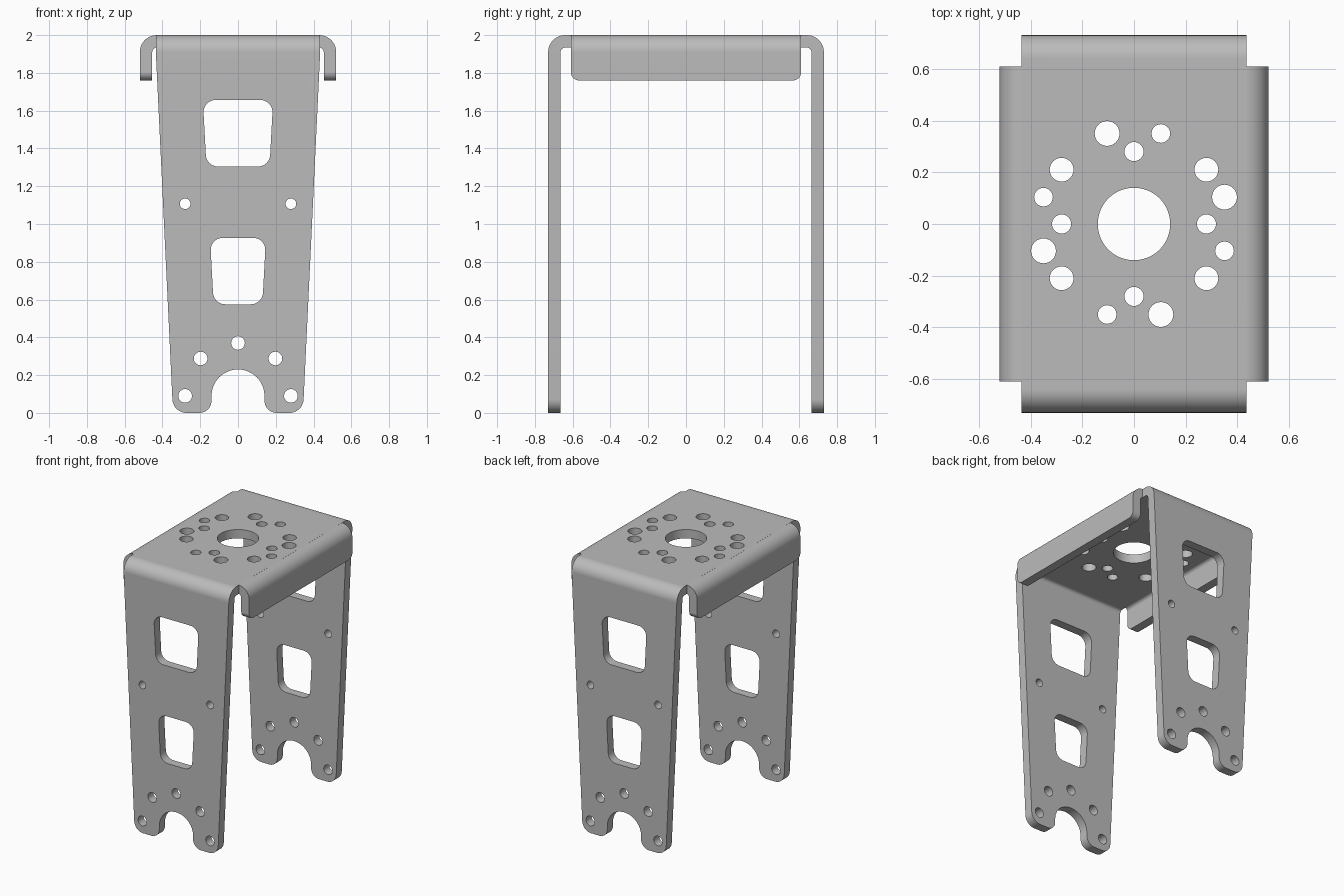
import bpy
import bmesh
from math import sin, cos, pi, tan
from mathutils import Vector

cube = bpy.data.objects.get("Cube")
if cube:
    bpy.data.objects.remove(cube, do_unlink=True)

THICK = 0.066
BEND = 0.09


# Outline with rounded corners: each corner is (a, b, radius)
def rounded(corners, steps=10):
    out = []
    for i, (a, b, r) in enumerate(corners):
        p = Vector((a, b))
        if r == 0:
            out.append(p)
            continue
        u = (Vector(corners[i - 1][:2]) - p).normalized()
        v = (Vector(corners[(i + 1) % len(corners)][:2]) - p).normalized()
        half = u.angle(v) / 2
        centre = p + (u + v).normalized() * (r / sin(half))
        start = p + u * (r / tan(half)) - centre
        end = p + v * (r / tan(half)) - centre
        sweep = start.angle(end)
        for k in range(steps + 1):
            t = k / steps
            out.append(centre + (start * sin((1 - t) * sweep) + end * sin(t * sweep)) / sin(sweep))
    return out


def circle(a, b, r, n=32):
    return [Vector((a + r * cos(2 * pi * k / n), b + r * sin(2 * pi * k / n))) for k in range(n)]


# Extrude one or more outlines along an axis into a single object
def prism(name, outlines, axis, lo, hi):
    place = {"x": lambda p, h: (h, p.x, p.y),
             "y": lambda p, h: (p.x, h, p.y),
             "z": lambda p, h: (p.x, p.y, h)}[axis]
    bm = bmesh.new()
    for pts in outlines:
        ends = [[bm.verts.new(place(p, h)) for p in pts] for h in (lo, hi)]
        bm.faces.new(ends[0])
        bm.faces.new(ends[1])
        for i in range(len(pts)):
            bm.faces.new((ends[0][i - 1], ends[0][i], ends[1][i], ends[1][i - 1]))
    bmesh.ops.recalc_face_normals(bm, faces=bm.faces)
    mesh = bpy.data.meshes.new(name)
    bm.to_mesh(mesh)
    bm.free()
    obj = bpy.data.objects.new(name, mesh)
    bpy.context.collection.objects.link(obj)
    return obj


def select_only(obj):
    bpy.ops.object.select_all(action="DESELECT")
    obj.select_set(True)
    bpy.context.view_layer.objects.active = obj


def combine(obj, tool, operation):
    tool.hide_render = True
    mod = obj.modifiers.new(operation.lower(), "BOOLEAN")
    mod.operation = operation
    mod.solver = "EXACT"
    mod.object = tool
    select_only(obj)
    bpy.ops.object.modifier_apply(modifier=mod.name)
    bpy.data.objects.remove(tool, do_unlink=True)


# Folded sheet section, open at the bottom
def channel(half, bottom):
    inner = half - THICK
    top = 2 - THICK
    return rounded([(-half, bottom, 0), (-half, 2, BEND), (half, 2, BEND), (half, bottom, 0),
                    (inner, bottom, 0), (inner, top, BEND - THICK),
                    (-inner, top, BEND - THICK), (-inner, bottom, 0)])


# Top plate and both legs, trimmed to the tapered outline with forked feet
bracket = prism("bracket", [channel(0.73, -0.2)], "x", -0.6, 0.6)
side = rounded([(0.435, 2.2, 0), (0.435, 1.91, 0), (0.344, 0, 0.075), (0.14, 0, 0.065),
                (0.14, 0.09, 0)])[:-1]
fork = [Vector((0.14 * cos(k * pi / 24), 0.09 + 0.14 * sin(k * pi / 24))) for k in range(25)]
mirrored = [Vector((-p.x, p.y)) for p in reversed(side)]
combine(bracket, prism("leg_outline", [side + fork + mirrored], "y", -1, 1), "INTERSECT")

# Side flanges with rounded lower corners
flanges = prism("side_flanges", [channel(0.52, 1.6)], "y", -0.8, 0.8)
flange_shape = rounded([(-0.61, 2.2, 0), (-0.61, 1.76, 0.045), (0.61, 1.76, 0.045), (0.61, 2.2, 0)])
combine(flanges, prism("flange_outline", [flange_shape], "x", -1, 1), "INTERSECT")
combine(bracket, flanges, "UNION")

# Leg windows and screw holes
leg_cuts = []
for low, high, w_low, w_high in ((1.304, 1.657, 0.167, 0.186), (0.575, 0.927, 0.129, 0.148)):
    leg_cuts.append(rounded([(-w_low, low, 0.065), (w_low, low, 0.065),
                             (w_high, high, 0.065), (-w_high, high, 0.065)]))
for k in range(5):
    leg_cuts.append(circle(0.28 * cos(k * pi / 4), 0.09 + 0.28 * sin(k * pi / 4), 0.036))
for s in (-1, 1):
    leg_cuts.append(circle(s * 0.28, 1.107, 0.028))
combine(bracket, prism("leg_cutters", leg_cuts, "y", -1, 1), "DIFFERENCE")

# Top plate bore and hole pattern, repeated every quarter turn
top_cuts = [circle(0, 0, 0.14, 64)]
for k in range(4):
    c, s = round(cos(k * pi / 2)), round(sin(k * pi / 2))
    for x, y, r in ((-0.104, 0.35, 0.048), (0.104, 0.35, 0.036), (0, 0.28, 0.037)):
        top_cuts.append(circle(c * x - s * y, s * x + c * y, r))
for sx in (-1, 1):
    for sy in (-1, 1):
        top_cuts.append(circle(sx * 0.28, sy * 0.21, 0.046))
combine(bracket, prism("top_cutters", top_cuts, "z", 1.8, 2.2), "DIFFERENCE")

# Material and shading
metal = bpy.data.materials.new("grey metal")
metal.use_nodes = True
colour = (0.5, 0.5, 0.5, 1)
metal.diffuse_color = colour
metal.node_tree.nodes["Principled BSDF"].inputs["Base Color"].default_value = colour
bracket.data.materials.clear()
bracket.data.materials.append(metal)
for face in bracket.data.polygons:
    face.material_index = 0
select_only(bracket)
bpy.ops.object.shade_smooth_by_angle(angle=pi / 6)
weighted = bracket.modifiers.new("flat panels", "WEIGHTED_NORMAL")
weighted.keep_sharp = True
